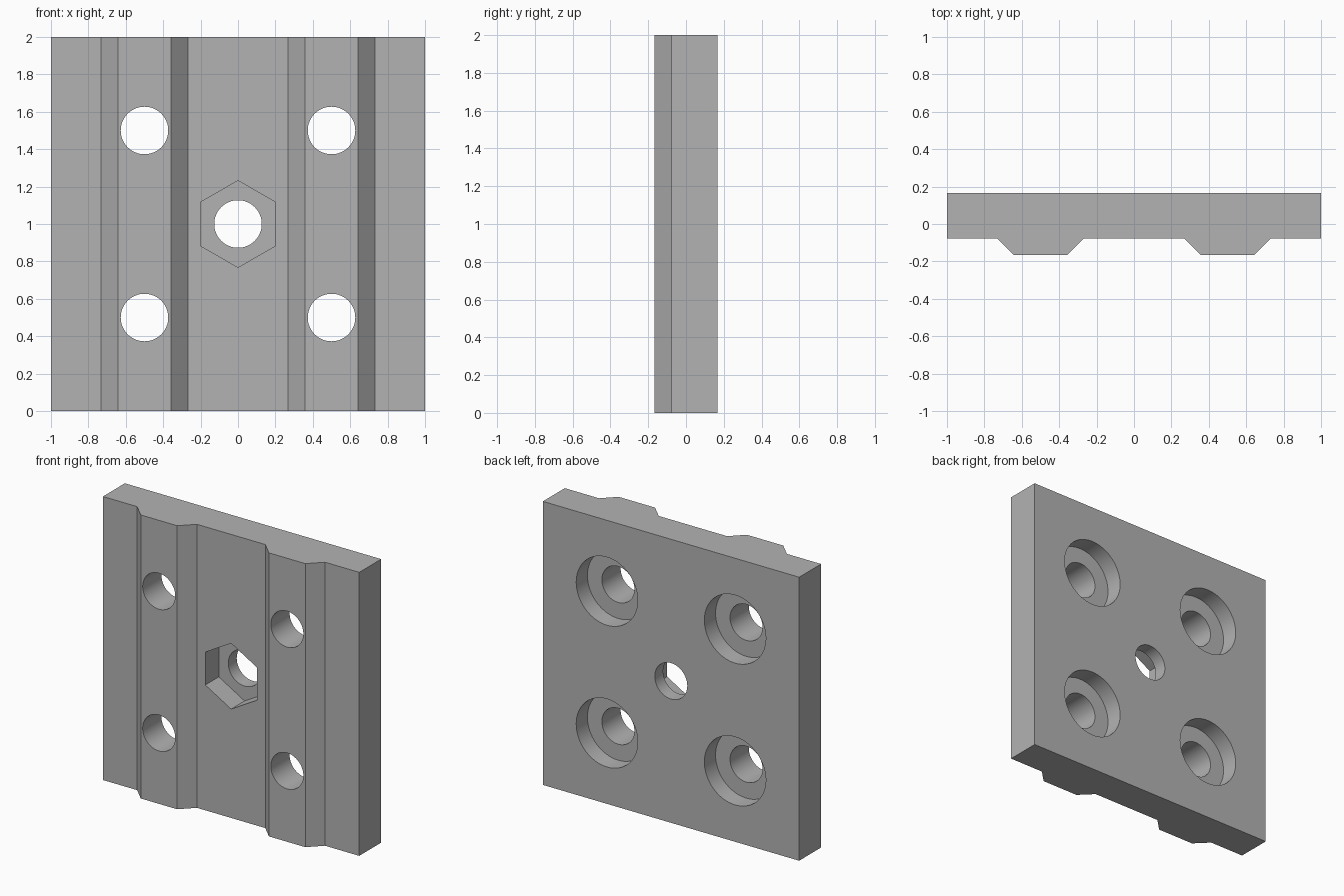
import bpy
import bmesh
from math import pi, radians
from mathutils import Matrix, Vector

cube = bpy.data.objects.get("Cube")
if cube:
    bpy.data.objects.remove(cube, do_unlink=True)

SIZE = 2.0        # plate width and height
BACK = 0.167      # y of the back face
FACE = -0.077     # y of the plate's front face
RIDGE = -0.167    # y of the ridge tops

grey = bpy.data.materials.new("plain grey")
grey.use_nodes = True
colour = (0.45, 0.45, 0.45, 1)
grey.diffuse_color = colour
grey.node_tree.nodes["Principled BSDF"].inputs["Base Color"].default_value = colour


def make_object(name, bm):
    bmesh.ops.recalc_face_normals(bm, faces=bm.faces)
    mesh = bpy.data.meshes.new(name)
    bm.to_mesh(mesh)
    bm.free()
    mesh.materials.append(grey)
    obj = bpy.data.objects.new(name, mesh)
    bpy.context.collection.objects.link(obj)
    return obj


def cutter(name, x, z, radius, y0, y1, sides=64):
    """Prism along y between y0 and y1; a six-sided one has points up and down."""
    bm = bmesh.new()
    place = Matrix.Translation((x, (y0 + y1) / 2, z)) @ Matrix.Rotation(pi / 2, 4, "X")
    bmesh.ops.create_cone(bm, cap_ends=True, segments=sides, radius1=radius,
                          radius2=radius, depth=y1 - y0, matrix=place)
    obj = make_object(name, bm)
    obj.hide_render = True
    return obj


# Plate with two trapezoid ridges, extruded upwards from its plan outline
outline = [(-SIZE / 2, BACK), (-SIZE / 2, FACE)]
for x in (-0.5, 0.5):
    outline += [(x - 0.233, FACE), (x - 0.142, RIDGE), (x + 0.142, RIDGE), (x + 0.233, FACE)]
outline += [(SIZE / 2, FACE), (SIZE / 2, BACK)]
bm = bmesh.new()
base = bm.faces.new([bm.verts.new((x, y, 0)) for x, y in outline])
extruded = bmesh.ops.extrude_face_region(bm, geom=[base])["geom"]
bmesh.ops.translate(bm, vec=Vector((0, 0, SIZE)),
                    verts=[v for v in extruded if isinstance(v, bmesh.types.BMVert)])
plate = make_object("mounting_plate", bm)

# Four counterbored bolt holes, a centre hole and a hexagonal nut pocket
cutters = [cutter("centre_hole", 0, 1, 0.127, -0.4, 0.4),
           cutter("nut_pocket", 0, 1, 0.232, -0.4, FACE + 0.15, 6)]
for x in (-0.5, 0.5):
    for z in (0.5, 1.5):
        cutters.append(cutter("bolt_hole", x, z, 0.127, -0.4, 0.4))
        cutters.append(cutter("counterbore", x, z, 0.24, BACK - 0.125, 0.4))

bpy.ops.object.select_all(action="DESELECT")
bpy.context.view_layer.objects.active = plate
plate.select_set(True)
for tool in cutters:
    cut = plate.modifiers.new(tool.name, "BOOLEAN")
    cut.operation = "DIFFERENCE"
    cut.solver = "EXACT"
    cut.object = tool
    bpy.ops.object.modifier_apply(modifier=cut.name)
    bpy.data.objects.remove(tool, do_unlink=True)

bpy.ops.object.shade_smooth_by_angle(angle=radians(30))
